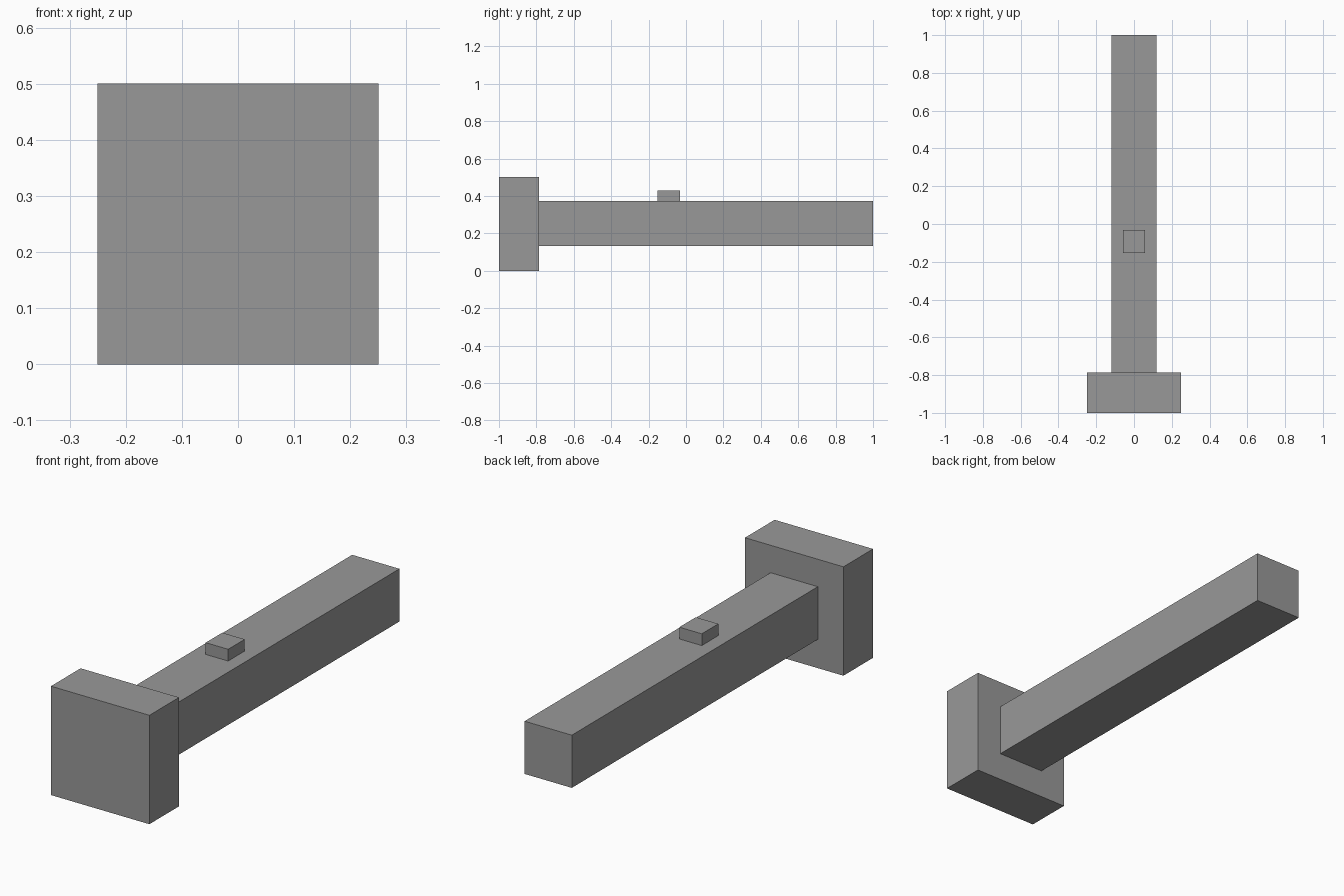
import bpy
from mathutils import Vector

cube = bpy.data.objects.get("Cube")
if cube:
    bpy.data.objects.remove(cube, do_unlink=True)

# Single grey finish
GREY = (0.318, 0.318, 0.318, 1)
grey = bpy.data.materials.new("plain grey")
grey.use_nodes = True
grey.diffuse_color = GREY
grey.node_tree.nodes["Principled BSDF"].inputs["Base Color"].default_value = GREY


def block(name, low, high):
    """Add a box between two opposite corners."""
    low, high = Vector(low), Vector(high)
    bpy.ops.mesh.primitive_cube_add(size=1, location=(low + high) / 2)
    obj = bpy.context.object
    obj.name = name
    obj.scale = high - low
    bpy.ops.object.transform_apply(location=False, rotation=False, scale=True)
    obj.data.materials.append(grey)
    return obj


# Square head plate at the front
block("head_plate", (-0.25, -1, 0), (0.25, -0.785, 0.5))
# Long square shaft behind it
block("shaft", (-0.12, -0.785, 0.132), (0.12, 1, 0.374))
# Small raised button on top of the shaft
block("button", (-0.057, -0.153, 0.374), (0.057, -0.033, 0.428))
